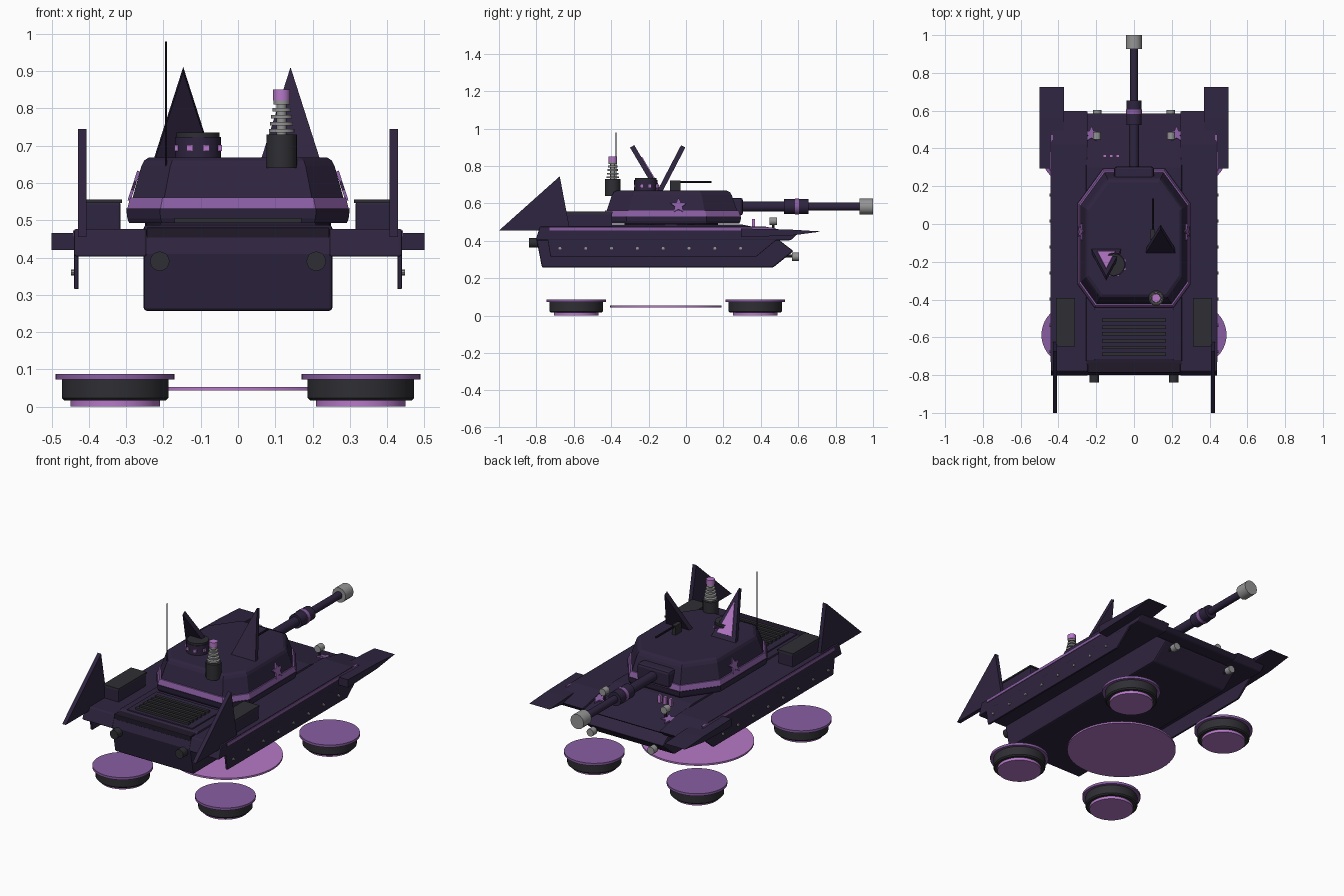
import bpy, bmesh, math
from mathutils import Vector, Matrix

if "Cube" in bpy.data.objects:
    bpy.data.objects.remove(bpy.data.objects["Cube"])


def mat(name, rgb):
    m = bpy.data.materials.new(name)
    m.diffuse_color = (*rgb, 1)
    m.use_nodes = True
    m.node_tree.nodes["Principled BSDF"].inputs["Base Color"].default_value = m.diffuse_color
    return m


BODY = mat("dark purple", (0.028, 0.018, 0.050))
TRIM = mat("mid purple", (0.25, 0.11, 0.36))
GLOW = mat("light purple", (0.47, 0.19, 0.58))
DARK = mat("charcoal", (0.028, 0.028, 0.034))
GREY = mat("steel grey", (0.30, 0.30, 0.30))
SHADE = mat("near black purple", (0.014, 0.010, 0.022))


def finish(name, bm, m, bevel=0.0, smooth=False):
    bmesh.ops.recalc_face_normals(bm, faces=bm.faces[:])
    me = bpy.data.meshes.new(name)
    bm.to_mesh(me)
    bm.free()
    ob = bpy.data.objects.new(name, me)
    bpy.context.collection.objects.link(ob)
    me.materials.append(m)
    if bevel:
        b = ob.modifiers.new("bevel", "BEVEL")
        b.width, b.segments, b.limit_method = bevel, 2, "ANGLE"
    if smooth:
        bpy.ops.object.select_all(action="DESELECT")
        ob.select_set(True)
        bpy.context.view_layer.objects.active = ob
        bpy.ops.object.shade_smooth_by_angle(angle=math.radians(35))
    return ob


def loft(name, rings, m, bevel=0.0, smooth=False):
    """Skin a stack of equal-length point rings and cap both ends."""
    bm = bmesh.new()
    rows = [[bm.verts.new(p) for p in r] for r in rings]
    n = len(rows[0])
    for a, b in zip(rows, rows[1:]):
        for i in range(n):
            j = (i + 1) % n
            bm.faces.new((a[i], a[j], b[j], b[i]))
    bm.faces.new(rows[0])
    bm.faces.new(rows[-1])
    return finish(name, bm, m, bevel, smooth)


def box(name, lo, hi, m, bevel=0.0):
    ring = lambda z: [(lo[0], lo[1], z), (hi[0], lo[1], z), (hi[0], hi[1], z), (lo[0], hi[1], z)]
    return loft(name, [ring(lo[2]), ring(hi[2])], m, bevel)


def side_panel(name, profile, x0, x1, m, bevel=0.0):
    return loft(name, [[(x, y, z) for y, z in profile] for x in (x0, x1)], m, bevel)


def lathe(name, c, profile, m, axis="Z", n=32):
    """Turn (radius, distance) pairs around an axis through c."""
    rings = []
    for r, t in profile:
        ring = []
        for i in range(n):
            a = 2 * math.pi * i / n
            u, v = r * math.cos(a), r * math.sin(a)
            p = {"Z": (u, v, t), "Y": (u, t, v), "X": (t, u, v)}[axis]
            ring.append(Vector(c) + Vector(p))
        rings.append(ring)
    return loft(name, rings, m, smooth=True)


def cyl(name, c, r, t0, t1, m, axis="Z", n=32):
    return lathe(name, c, [(r, t0), (r, t1)], m, axis, n)


def star(name, c, r, rot, m):
    pts = []
    for i in range(10):
        a = math.pi / 2 + i * math.pi / 5
        k = r if i % 2 == 0 else r * 0.45
        pts.append((k * math.cos(a), k * math.sin(a)))
    rings = [[Vector(c) + rot @ Vector((x, y, z)) for x, y in pts] for z in (-0.004, 0.004)]
    return loft(name, rings, m)


# Hull tub with sloped nose
side_panel("hull", [(-0.80, 0.41), (-0.77, 0.257), (0.465, 0.257), (0.575, 0.345), (0.49, 0.41),
                    (0.56, 0.41), (0.59, 0.43), (0.30, 0.487), (-0.72, 0.487), (-0.785, 0.46)],
           -0.253, 0.253, BODY, 0.008)
box("engine_deck", (-0.21, -0.72, 0.47), (0.21, -0.45, 0.494), BODY, 0.004)
box("rear_plate", (-0.245, -0.787, 0.45), (0.245, -0.73, 0.481), SHADE, 0.004)
for i in range(6):
    y = -0.51 - i * 0.036
    box("grille_slat", (-0.17, y - 0.009, 0.49), (0.17, y + 0.009, 0.506), DARK)

for s in (-1, 1):
    # Sponsons, trim strips, skirts and rivets
    side_panel("sponson", [(-0.805, 0.403), (-0.78, 0.477), (0.42, 0.477), (0.60, 0.44),
                           (0.56, 0.403)], s * 0.245, s * 0.44, BODY, 0.006)
    box("trim_strip", (s * 0.43, -0.73, 0.455), (s * 0.443, 0.47, 0.472), TRIM)
    side_panel("skirt", [(-0.74, 0.41), (-0.725, 0.315), (0.375, 0.315), (0.49, 0.41)],
               s * 0.428, s * 0.44, BODY, 0.003)
    for i in range(8):
        cyl("rivet", (s * 0.44, -0.674 + i * 0.138, 0.36), 0.008, 0, s * 0.008, GREY, "X", 10)
    # Front fenders and rear fins
    side_panel("fender", [(0.295, 0.42), (0.295, 0.466), (0.56, 0.46), (0.725, 0.45), (0.56, 0.428)],
               s * 0.37, s * 0.50, BODY)
    side_panel("fin", [(-1.0, 0.455), (-0.675, 0.745), (-0.62, 0.455)], s * 0.407, s * 0.43, BODY)
    # Storage boxes
    box("storage_box", (s * 0.315, -0.645, 0.47), (s * 0.41, -0.395, 0.548), BODY, 0.006)
    box("storage_lid", (s * 0.312, -0.648, 0.547), (s * 0.413, -0.392, 0.556), DARK)
    # Exhausts, tow hooks, headlights
    cyl("exhaust", (s * 0.21, 0, 0.39), 0.026, -0.84, -0.77, DARK, "Y", 20)
    cyl("tow_hook", (s * 0.195, 0.585, 0.315), 0.022, -0.018, 0.018, GREY, "Y", 12)
    cyl("tow_hook_arm", (s * 0.195, 0, 0.32), 0.008, 0.52, 0.58, DARK, "Y", 8)
    cyl("headlight", (s * 0.197, 0.467, 0.505), 0.021, -0.02, 0.02, GREY, "Y", 12)
    cyl("headlight_stalk", (s * 0.197, 0.467, 0), 0.006, 0.44, 0.50, DARK, "Z", 8)
    # Painted stars on the bow and turret sides
    star("bow_star", (s * 0.225, 0.475, 0.458), 0.045, Matrix.Rotation(-0.19, 3, "X"), TRIM)
    stand = Matrix.Rotation(s * math.pi / 2, 3, "Z") @ Matrix.Rotation(math.radians(72), 3, "X")
    star("turret_star", (s * 0.281, -0.04, 0.588), 0.046, stand, TRIM)
    # Hover pads
    for y in (-0.587, 0.37):
        c = (s * 0.33, y, 0)
        cyl("pad_glow", c, 0.12, 0.0, 0.02, GLOW, n=40)
        lathe("pad_body", c, [(0.136, 0.016), (0.143, 0.023), (0.143, 0.075)], DARK, n=40)
        cyl("pad_rim", c, 0.16, 0.073, 0.087, TRIM, n=40)

cyl("centre_glow", (0, -0.107, 0), 0.298, 0.043, 0.053, GLOW, n=64)
for x in (-0.155, -0.12, -0.085):
    box("bow_lamp", (x - 0.009, 0.352, 0.47), (x + 0.009, 0.368, 0.517), GLOW)

# Turret: an eight-sided plan stacked at several heights
PLAN = [(0.165, 0.375), (0.30, 0.19), (0.30, -0.24), (0.21, -0.365)]
PLAN += [(-x, y) for x, y in reversed(PLAN)]


def plan(z, k):
    return [(x * k, -0.08 + y * k, z) for x, y in PLAN]


cyl("turret_ring", (0, -0.08, 0), 0.25, 0.47, 0.50, SHADE, n=40)
loft("turret_base", [plan(0.493, 0.975), plan(0.505, 0.99), plan(0.531, 1.0)], BODY)
loft("turret_band", [plan(0.531, 0.99), plan(0.561, 0.965)], TRIM)
loft("turret", [plan(0.558, 0.945), plan(0.645, 0.865), plan(0.66, 0.84), plan(0.668, 0.80)], BODY)

# Mantlet and gun
box("mantlet", (-0.105, 0.19, 0.535), (0.105, 0.305, 0.63), BODY, 0.015)
G = (0, 0, 0.583)
cyl("barrel_root", G, 0.027, 0.29, 0.53, BODY, "Y", 20)
cyl("barrel", G, 0.021, 0.50, 0.95, BODY, "Y", 20)
cyl("barrel_sleeve", G, 0.040, 0.525, 0.655, BODY, "Y", 20)
cyl("sleeve_band", G, 0.043, 0.583, 0.605, TRIM, "Y", 20)
cyl("muzzle", G, 0.043, 0.927, 1.0, GREY, "Y", 12)


# Ears, one swept back and one swept forward
def ear(name, x, y, y_tip, w, z0, z1, t0, t1, m):
    tri = [(x - w, y, z0), (x + w, y, z0), (x, y_tip, z1)]
    n = Vector((0, z1 - z0, y - y_tip)).normalized()
    return loft(name, [[Vector(p) + n * t for p in tri] for t in (t0, t1)], m)


ear("ear_back", -0.147, -0.14, -0.288, 0.08, 0.655, 0.905, -0.013, 0.013, BODY)
ear("ear_lining", -0.147, -0.158, -0.25, 0.048, 0.685, 0.84, 0.012, 0.018, GLOW)
ear("ear_front", 0.141, -0.145, -0.015, 0.08, 0.655, 0.905, -0.013, 0.013, BODY)

# Cupola with lamps
C = Vector((-0.107, -0.215, 0))
cyl("cupola", C, 0.062, 0.66, 0.724, BODY, n=24)
cyl("cupola_lid", C, 0.058, 0.724, 0.735, DARK, n=24)
for i in range(8):
    a = math.pi / 8 + i * math.pi / 4
    p = C + Vector((0.06 * math.cos(a), 0.06 * math.sin(a), 0.694))
    box("cupola_lamp", p - Vector((0.008, 0.008, 0.008)), p + Vector((0.008, 0.008, 0.008)), GLOW)

# Coil tower
T = (0.117, -0.392, 0)
cyl("coil_base", T, 0.041, 0.64, 0.73, DARK, n=24)
cyl("coil_core", T, 0.013, 0.72, 0.83, GREY, n=16)
for i in range(5):
    z = 0.735 + i * 0.019
    cyl("coil_ring", T, 0.034 - i * 0.003, z, z + 0.010, GREY, n=24)
cyl("coil_cap", T, 0.023, 0.822, 0.851, GLOW, n=20)

# Antenna and roof gun
cyl("antenna", (-0.193, -0.375, 0), 0.003, 0.60, 0.98, SHADE, n=8)
box("roof_gun_mount", (0.088, -0.085, 0.66), (0.112, -0.03, 0.722), DARK)
cyl("roof_gun", (0.10, 0, 0.715), 0.006, -0.08, 0.135, SHADE, "Y", 10)
